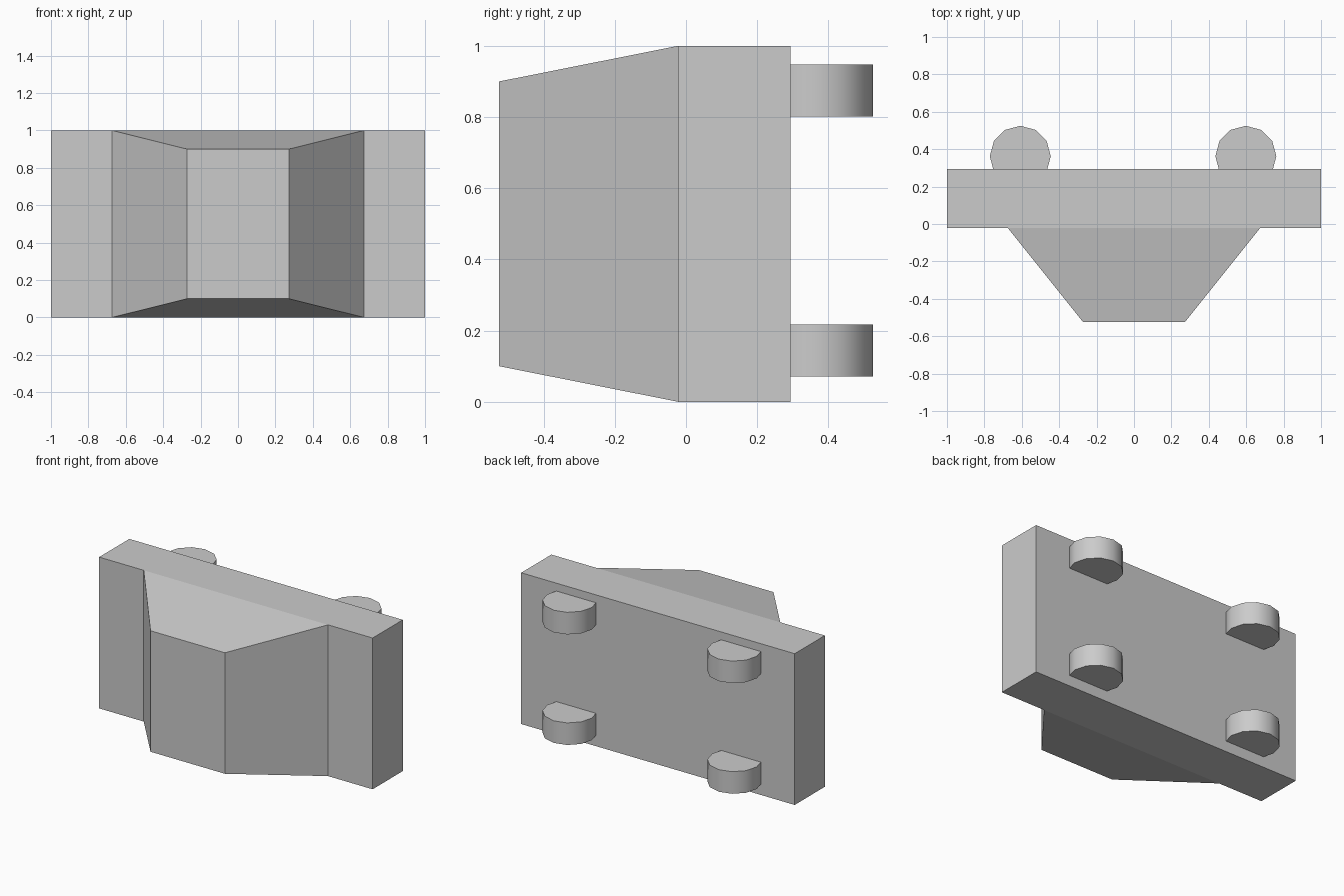
import bpy, bmesh, math
from mathutils import Vector, Matrix

if "Cube" in bpy.data.objects:
    bpy.data.objects.remove(bpy.data.objects["Cube"])

FRONT, BACK = -0.022, 0.293


def body():
    # Wall plate with a tapered block drawn out of the middle of its front
    bm = bmesh.new()
    size = Matrix.Diagonal((2, BACK - FRONT, 1, 1))
    place = Matrix.Translation((0, (BACK + FRONT) / 2, 0.5))
    bmesh.ops.create_cube(bm, size=1, matrix=place @ size)
    for x in (-0.674, 0.674):
        bmesh.ops.bisect_plane(bm, geom=bm.verts[:] + bm.edges[:] + bm.faces[:],
                               plane_co=(x, 0, 0), plane_no=(1, 0, 0))
    bm.normal_update()
    front = [f for f in bm.faces
             if f.normal.y < -0.9 and abs(f.calc_center_median().x) < 0.1]
    tip = bmesh.ops.extrude_discrete_faces(bm, faces=front)["faces"][0]
    for v in tip.verts:
        v.co = Vector((math.copysign(0.272, v.co.x), -0.525,
                       0.5 + (v.co.z - 0.5) * 0.8))
    bmesh.ops.recalc_face_normals(bm, faces=bm.faces)
    mesh = bpy.data.meshes.new("tapered_body")
    bm.to_mesh(mesh)
    bm.free()
    bpy.context.collection.objects.link(bpy.data.objects.new("tapered_body", mesh))


def peg(name, x, z):
    # Upright twelve-sided peg, partly sunk into the back of the plate
    bpy.ops.mesh.primitive_cylinder_add(vertices=12, radius=0.163, depth=0.146,
                                        location=(x, 0.362, z))
    bpy.context.object.name = name
    bpy.ops.object.shade_smooth_by_angle(angle=math.radians(40))


body()
for side, x in (("left", -0.608), ("right", 0.598)):
    for level, z in (("lower", 0.144), ("upper", 0.875)):
        peg(f"{level}_{side}_peg", x, z)
